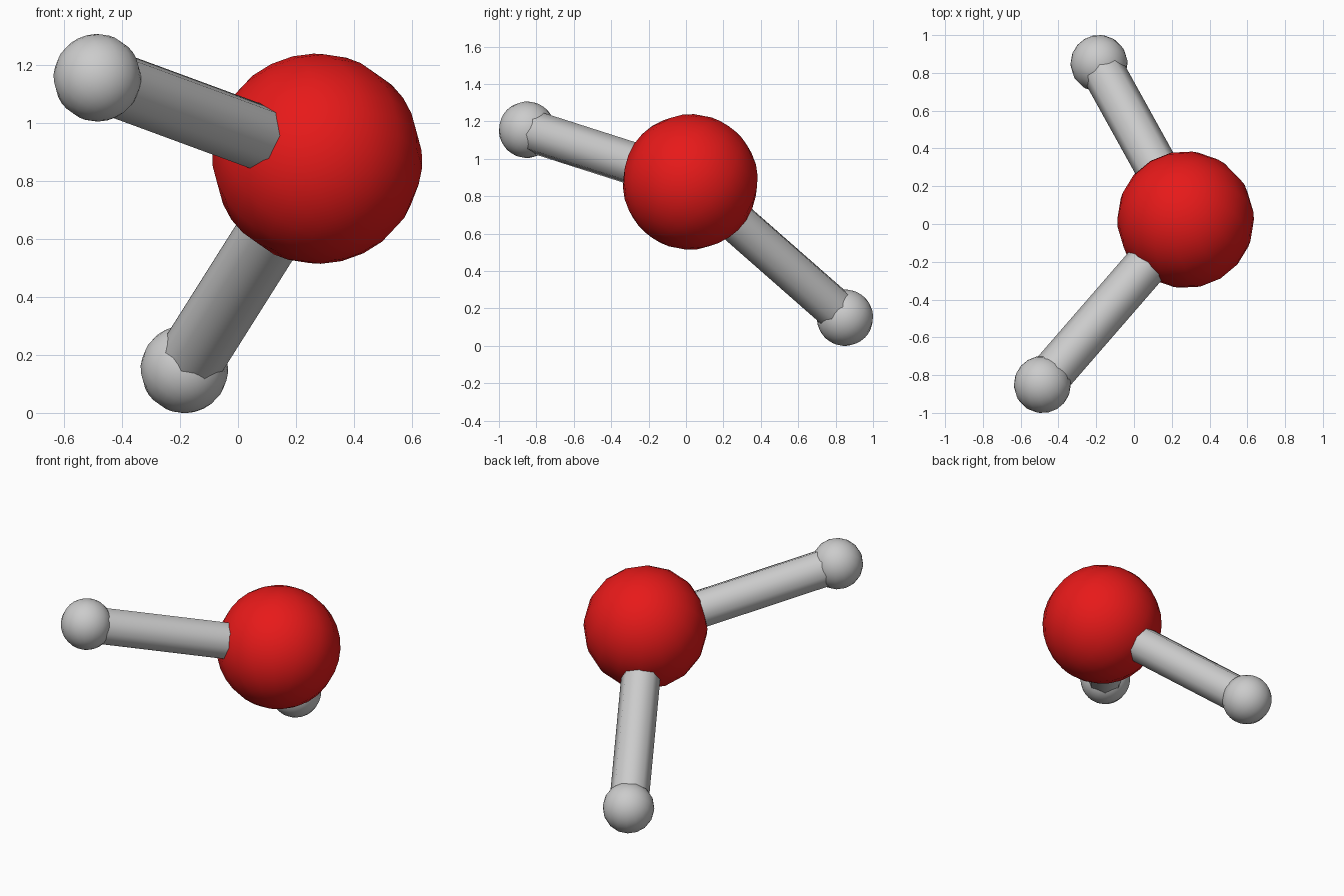
import bpy
from mathutils import Vector

if "Cube" in bpy.data.objects:
    bpy.data.objects.remove(bpy.data.objects["Cube"])

O = Vector((0.273, 0.023, 0.876))
H = [Vector((-0.485, -0.85, 1.155)), Vector((-0.185, 0.85, 0.15))]

red = bpy.data.materials.new("red")
red.diffuse_color = (0.8, 0.01, 0.01, 1)
red.use_nodes = True
red.node_tree.nodes["Principled BSDF"].inputs["Base Color"].default_value = red.diffuse_color

# molecule plane normal, used as the pole direction of the balls
normal = (H[0] - O).cross(H[1] - O)
tilt = normal.to_track_quat('Z', 'Y').to_euler()


def ball(name, centre, radius):
    bpy.ops.mesh.primitive_uv_sphere_add(segments=16, ring_count=16, radius=radius,
                                         location=centre, rotation=tilt)
    ob = bpy.context.object
    ob.name = name
    bpy.ops.object.shade_smooth()
    return ob


def rod(name, a, b, radius):
    d = b - a
    bpy.ops.mesh.primitive_cylinder_add(vertices=8, radius=radius, depth=d.length,
                                        location=(a + b) / 2,
                                        rotation=d.to_track_quat('Z', 'Y').to_euler())
    bpy.context.object.name = name
    bpy.ops.object.shade_smooth_by_angle(angle=1.0)


# large central atom
ball("central_ball", O, 0.363).data.materials.append(red)

# small atoms and their bonds
for i, p in enumerate(H, 1):
    ball(f"small_ball_{i}", p, 0.151)
    rod(f"bond_{i}", O, p, 0.115)
